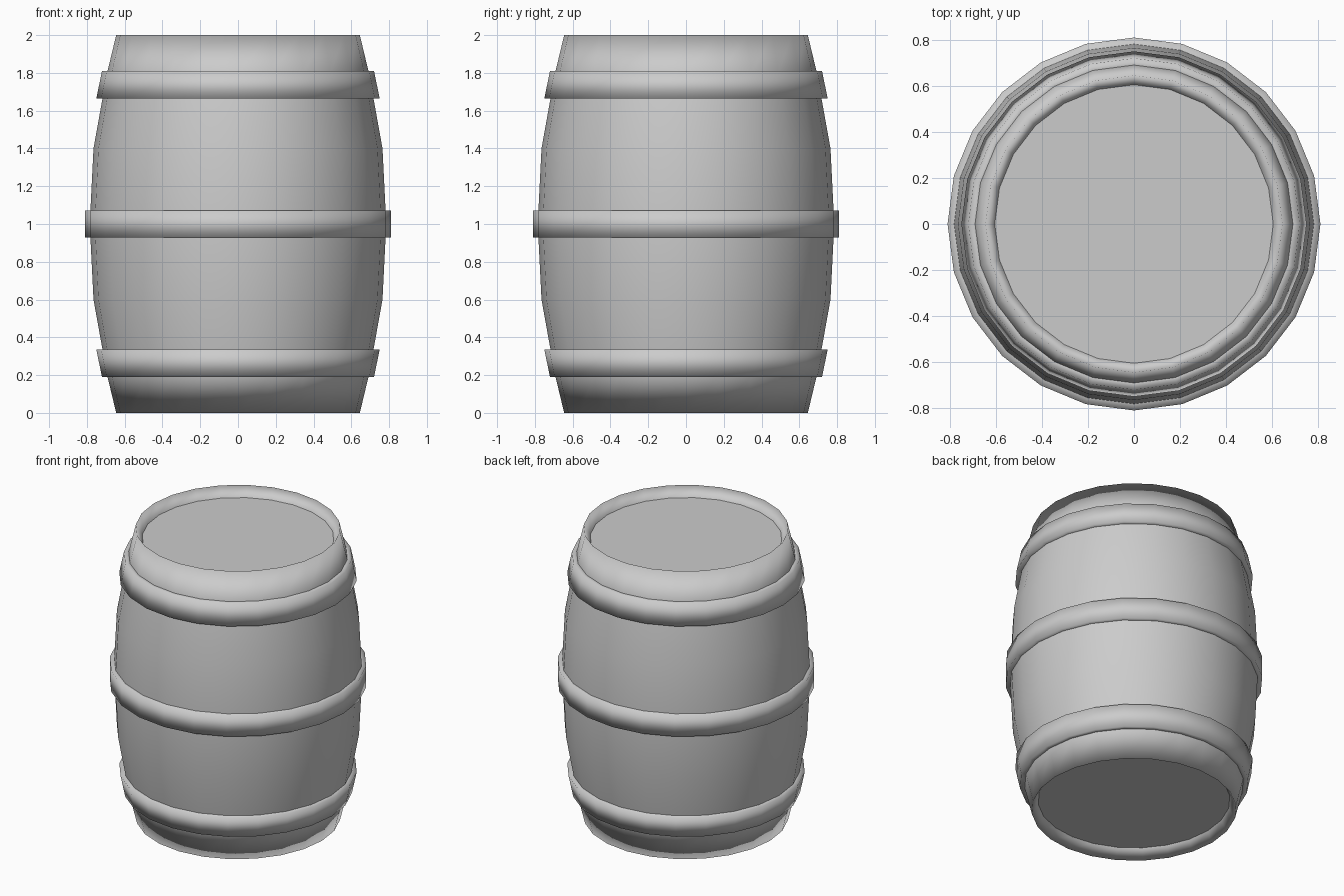
import bpy, bmesh, math

SIDES = 24

cube = bpy.data.objects.get("Cube")
if cube:
    bpy.data.objects.remove(cube, do_unlink=True)

# One plain grey for everything
grey = bpy.data.materials.new("plain grey")
grey.use_nodes = True
colour = (0.6, 0.6, 0.6, 1)
grey.diffuse_color = colour
grey.node_tree.nodes["Principled BSDF"].inputs["Base Color"].default_value = colour


def finish(name, bm, smooth):
    mesh = bpy.data.meshes.new(name)
    for face in bm.faces:
        face.smooth = smooth
    bm.to_mesh(mesh)
    bm.free()
    mesh.materials.append(grey)
    obj = bpy.data.objects.new(name, mesh)
    bpy.context.collection.objects.link(obj)
    return obj


def ring(bm, radius, z):
    angles = [math.tau * i / SIDES for i in range(SIDES)]
    return [bm.verts.new((radius * math.cos(a), radius * math.sin(a), z)) for a in angles]


def lathe(name, profile, closed=False):
    """Turn a (radius, height) profile, listed upwards on its outer side."""
    bm = bmesh.new()
    rings = [ring(bm, r, z) for r, z in profile]
    pairs = list(zip(rings, rings[1:]))
    if closed:
        pairs.append((rings[-1], rings[0]))
    for low, high in pairs:
        for i in range(SIDES):
            j = (i + 1) % SIDES
            bm.faces.new((low[i], low[j], high[j], high[i]))
    return finish(name, bm, True)


def head(name, radius, z, up):
    bm = bmesh.new()
    verts = ring(bm, radius, z)
    bm.faces.new(verts if up else verts[::-1])
    return finish(name, bm, False)


# Bulging wall with bevelled rims, mirrored about mid height
HEAD_RADIUS, RECESS = 0.605, 0.07
lower = [(HEAD_RADIUS, RECESS), (0.645, 0), (0.693, 0.2), (0.765, 0.6)]
upper = [(r, 2 - z) for r, z in reversed(lower)]
lathe("barrel_wall", lower + [(0.785, 1)] + upper)

# Recessed flat heads
head("top_head", HEAD_RADIUS, 2 - RECESS, True)
head("bottom_head", HEAD_RADIUS, RECESS, False)

# Hoops: name, bottom height, bottom radius, top radius, inner radius
HOOP_HEIGHT = 0.145
for name, z, r_low, r_high, inner in (
    ("lower_hoop", 0.19, 0.72, 0.75, 0.67),
    ("middle_hoop", 0.9275, 0.81, 0.81, 0.74),
    ("upper_hoop", 1.665, 0.75, 0.72, 0.67),
):
    top = z + HOOP_HEIGHT
    lathe(name, [(r_low, z), (r_high, top), (inner, top), (inner, z)], closed=True)
